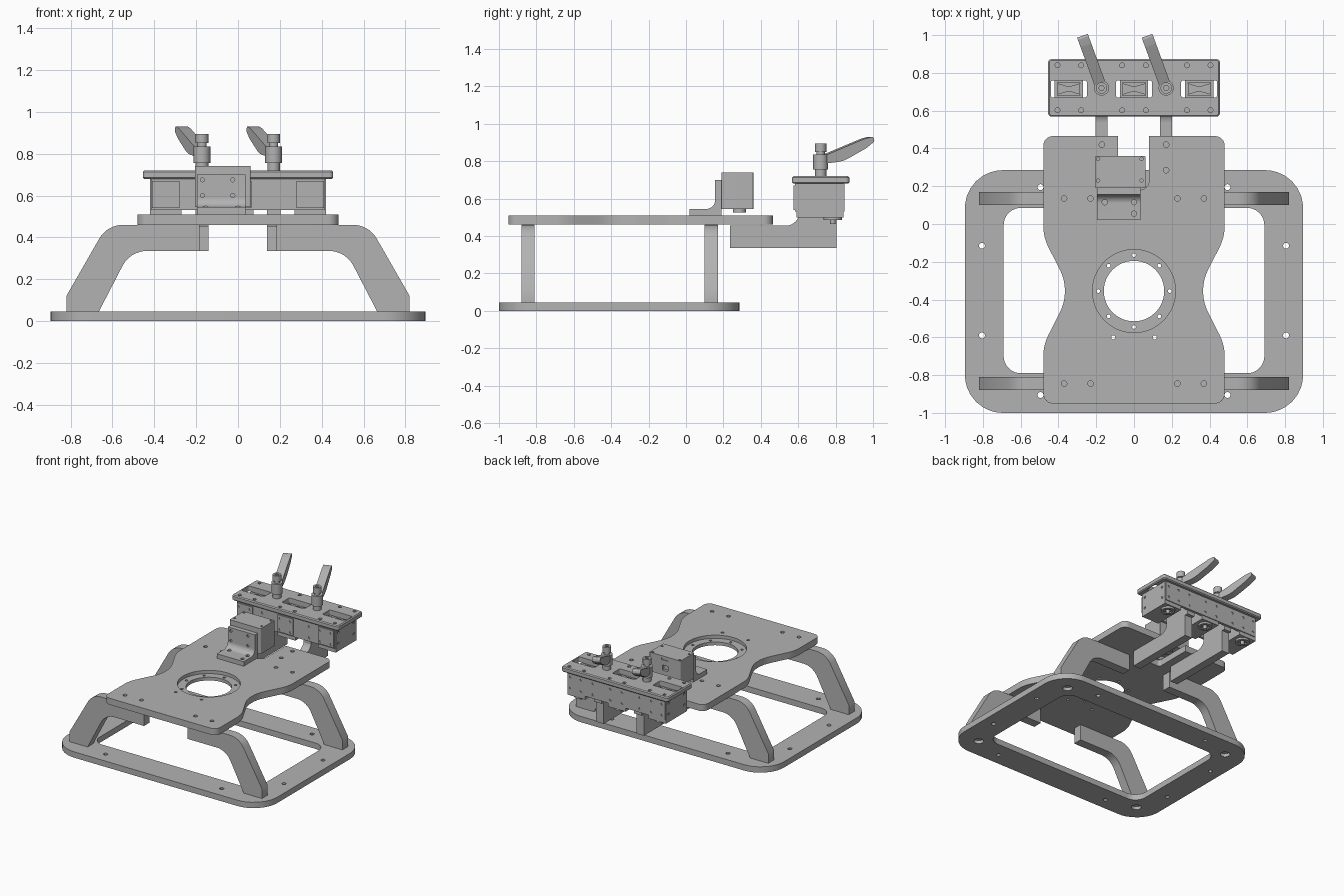
import bpy, bmesh, math
from mathutils import Vector, Matrix

cube = bpy.data.objects.get("Cube")
if cube:
    bpy.data.objects.remove(cube)

grey = bpy.data.materials.new("plain grey")
grey.use_nodes = True
grey.diffuse_color = (0.45, 0.45, 0.45, 1)
grey.node_tree.nodes["Principled BSDF"].inputs["Base Color"].default_value = (0.45, 0.45, 0.45, 1)
parts = []


def finish(bm, name):
    bmesh.ops.recalc_face_normals(bm, faces=bm.faces)
    mesh = bpy.data.meshes.new(name)
    bm.to_mesh(mesh)
    bm.free()
    mesh.materials.append(grey)
    ob = bpy.data.objects.new(name, mesh)
    bpy.context.collection.objects.link(ob)
    parts.append(ob)
    return ob


def rounded(points, steps=8):
    """Outline whose corners (x, y, radius) are replaced by arcs."""
    out = []
    for i, (x, y, r) in enumerate(points):
        p = Vector((x, y))
        if r == 0:
            out.append(p)
            continue
        u = (Vector(points[i - 1][:2]) - p).normalized()
        v = (Vector(points[(i + 1) % len(points)][:2]) - p).normalized()
        half = u.angle(v) / 2
        c = p + (u + v).normalized() * r / math.sin(half)
        t = r / math.tan(half)
        a, b = p + u * t - c, p + v * t - c
        for k in range(steps + 1):
            out.append(c + a.lerp(b, k / steps).normalized() * r)
    return out


def rect(x0, x1, y0, y1, r=0):
    return rounded([(x0, y0, r), (x1, y0, r), (x1, y1, r), (x0, y1, r)])


def prism(bm, outline, lo, hi, axis="z"):
    """Extrude an outline: z takes (x, y), y takes (x, z), x takes (y, z)."""
    place = {"z": lambda p, d: (p[0], p[1], d),
             "y": lambda p, d: (p[0], d, p[1]),
             "x": lambda p, d: (d, p[0], p[1])}[axis]
    f = bm.faces.new([bm.verts.new(place(p, lo)) for p in outline])
    new = bmesh.ops.extrude_face_region(bm, geom=[f])["geom"]
    shift = Vector(place((0, 0), hi - lo))
    bmesh.ops.translate(bm, verts=[g for g in new if isinstance(g, bmesh.types.BMVert)], vec=shift)


def circle(x, y, r, n=16):
    return [(x + r * math.cos(math.tau * k / n), y + r * math.sin(math.tau * k / n)) for k in range(n)]


def solid(name, outline, lo, hi, axis="z"):
    bm = bmesh.new()
    prism(bm, outline, lo, hi, axis)
    return finish(bm, name)


def cut(ob, cuts):
    """Subtract prisms given as (outline, low, high, axis)."""
    bm = bmesh.new()
    for c in cuts:
        prism(bm, *c)
    cutter = finish(bm, "cutter")
    parts.remove(cutter)
    mod = ob.modifiers.new("cut", "BOOLEAN")
    mod.operation, mod.solver, mod.object = "DIFFERENCE", "EXACT", cutter
    graph = bpy.context.evaluated_depsgraph_get()
    mesh = bpy.data.meshes.new_from_object(ob.evaluated_get(graph))
    ob.modifiers.clear()
    ob.data = mesh
    bpy.data.objects.remove(cutter)


def holes(spots, r, lo, hi, axis="z"):
    return [(circle(x, y, r, 12), lo, hi, axis) for x, y in spots]


def grid(xs, ys):
    return [(x, y) for x in xs for y in ys]


# Base frame with mounting holes and counterbores underneath
base = solid("base_frame", rect(-0.895, 0.895, -1, 0.285, 0.2), 0, 0.045)
cut(base, [(rect(-0.69, 0.69, -0.79, 0.085, 0.09), -1, 1, "z")]
    + holes(grid((-0.805, 0.805), (-0.115, -0.59)) + grid((-0.495, 0.495), (0.195, -0.905)), 0.016, -1, 1)
    + holes(grid((-0.73, 0.73), (0.135, -0.845)), 0.035, -1, 0.025))

# Four bent legs
for side, s in (("left", 1), ("right", -1)):
    leg = rounded([(s * x, z, r) for x, z, r in [
        (0.665, 0.045, 0), (0.82, 0.045, 0), (0.82, 0.12, 0), (0.625, 0.46, 0.13),
        (0.185, 0.46, 0), (0.185, 0.335, 0), (0.515, 0.335, 0.13)]])
    for end, y in (("front", -0.88), ("back", 0.1)):
        solid(f"{end}_{side}_leg", leg, y, y + 0.07, "y")

# Waisted top plate with rear slot and stepped round opening
half = [(0.48, -0.95, 0.05), (0.48, -0.64, 0.25), (0.335, -0.355, 0.25), (0.48, -0.07, 0.25), (0.48, 0.465, 0.05)]
slot = [(0.08, 0.465, 0), (0.08, 0.18, 0.05), (-0.085, 0.18, 0.02), (-0.085, 0.465, 0)]
plate = solid("top_plate", rounded(half + slot + [(-x, y, r) for x, y, r in reversed(half)]), 0.46, 0.51)
ring = circle(0, -0.355, 0.19, 8)
cut(plate, [(circle(0, -0.355, 0.22, 48), 0.485, 1, "z")]
    + holes(grid((-0.37, -0.23, 0.23, 0.37), (0.135, -0.845))
            + [(-0.17, 0.42), (0.17, 0.42), (0.17, 0.285)], 0.015, 0.495, 1)
    + holes([(-0.11, -0.6), (0.11, -0.6)], 0.011, 0.4, 1))
cut(plate, [(circle(0, -0.355, 0.16, 48), 0.4, 1, "z")] + holes(ring, 0.01, 0.4, 1))

# Bracket with fillet, standing on the top plate
bracket = solid("bracket", rounded([
    (0.02, 0.51, 0), (0.19, 0.51, 0), (0.19, 0.7, 0), (0.155, 0.7, 0),
    (0.155, 0.545, 0.045), (0.02, 0.545, 0)]), -0.195, 0.035, "x")
cut(bracket, holes([(-0.155, 0.115), (0, 0.115), (0, 0.055)], 0.014, 0.53, 1)
    + holes(grid((-0.17, -0.025), (0.6, 0.675)), 0.01, 0, 0.165, "y"))

# Sensor block behind the bracket
block = solid("sensor_block", rect(-0.205, 0.06, 0.19, 0.36, 0.006), 0.545, 0.74)
cut(block, holes(grid((-0.19, 0.04), (0.23, 0.345)), 0.009, 0.73, 1)
    + [(rect(-0.1, -0.045, 0.355, 0.4), 0.71, 0.725, "z"), (rect(-0.1, -0.05, 0.34, 0.4), 0.63, 0.67, "z")])
solid("sensor_foot", circle(-0.07, 0.285, 0.035, 24), 0.525, 0.545)

# Rails and levers, one pair
rail = rounded([(0.235, 0.335, 0), (0.805, 0.335, 0), (0.805, 0.5, 0), (0.6, 0.5, 0),
                (0.585, 0.455, 0.07), (0.235, 0.455, 0)])
lever = rounded([(0, 0.785, 0), (0.12, 0.8, 0.2), (0.25, 0.87, 0.1), (0.295, 0.905, 0.01),
                 (0.29, 0.932, 0.01), (0.24, 0.92, 0.1), (0, 0.825, 0)])
post = [(0.03, 0.68, 0.755), (0.04, 0.755, 0.835), (0.022, 0.835, 0.85), (0.03, 0.85, 0.895)]
for side, x in (("left", 0.17), ("right", -0.172)):
    solid(f"{side}_rail", rail, x - 0.032, x + 0.032, "x")
    solid(f"{side}_clamp_jaw", rect(x - 0.032, x + 0.032, 0.6, 0.83), 0.5, 0.68)
    bm = bmesh.new()
    for r, lo, hi in post:
        prism(bm, circle(x, 0.72, r, 24), lo, hi)
    knob = finish(bm, f"{side}_clamp_post")
    cut(knob, [(circle(x, 0.72, 0.015, 6), 0.87, 1, "z")])
    arm = solid(f"{side}_lever", lever, -0.03, 0.03, "x")
    arm.data.transform(Matrix.Translation((x, 0.72, 0)) @ Matrix.Rotation(0.35, 4, "Z"))

# Cover plate with three windows and screws
cover = solid("clamp_cover", rect(-0.455, 0.455, 0.568, 0.873, 0.02), 0.68, 0.72)
bevel = cover.modifiers.new("edge", "BEVEL")
bevel.width, bevel.segments = 0.007, 1
centres = (-0.345, 0, 0.345)
cut(cover, [(rect(x - 0.095, x + 0.095, 0.67, 0.76, 0.01), 0, 1, "z") for x in centres]
    + holes(grid((-0.405, -0.28, -0.063, 0.063, 0.28, 0.405), (0.602, 0.84)), 0.013, 0.707, 1))

# Long side walls under the cover
for name, y in (("front", 0.582), ("back", 0.828)):
    wall = solid(f"{name}_wall", rect(-0.415, 0.415, y, y + 0.02), 0.53, 0.68)
    spots = grid((-0.39, -0.3, -0.2, -0.05, 0.05, 0.2, 0.3, 0.39), (0.56, 0.645))
    inner = (y - 0.1, y + 0.006) if y < 0.7 else (y + 0.014, y + 0.1)
    cut(wall, holes(spots, 0.009, *inner, "y"))

# Three hanging blocks with inserts, face plates and feet
for i, x in enumerate(centres, 1):
    body = solid(f"hanging_block_{i}", rect(x - 0.075, x + 0.075, 0.59, 0.842), 0.5, 0.68)
    cut(body, [(rect(x - 0.06, x + 0.06, 0.68, 0.75), 0.65, 1, "z")]
        + (holes(grid((0.62, 0.81), (0.56, 0.645)), 0.009, *sorted((x * 1.2, x * 2)), "x") if x else []))
    solid(f"insert_{i}", rounded([
        (x - 0.06, 0.685, 0), (x, 0.703, 0.05), (x + 0.06, 0.685, 0),
        (x + 0.06, 0.745, 0), (x, 0.727, 0.05), (x - 0.06, 0.745, 0)]), 0.64, 0.69)
    face = solid(f"face_plate_{i}", rect(x - 0.065, x + 0.065, 0.54, 0.67), 0.574, 0.583, "y")
    cut(face, holes(grid((x - 0.045, x + 0.045), (0.56, 0.645)), 0.009, 0.5, 0.579, "y"))
    foot = solid(f"foot_{i}", circle(x, 0.785, 0.05, 24), 0.485, 0.505)
    cut(foot, [(circle(x, 0.785, 0.03, 24), 0.4, 0.495, "z")])
    solid(f"foot_pin_{i}", circle(x, 0.785, 0.014), 0.465, 0.5)

# Smooth the curved sides, keep edges sharp
bpy.ops.object.select_all(action="DESELECT")
for ob in parts:
    ob.select_set(True)
bpy.context.view_layer.objects.active = parts[0]
bpy.ops.object.shade_smooth_by_angle(angle=math.radians(30))
